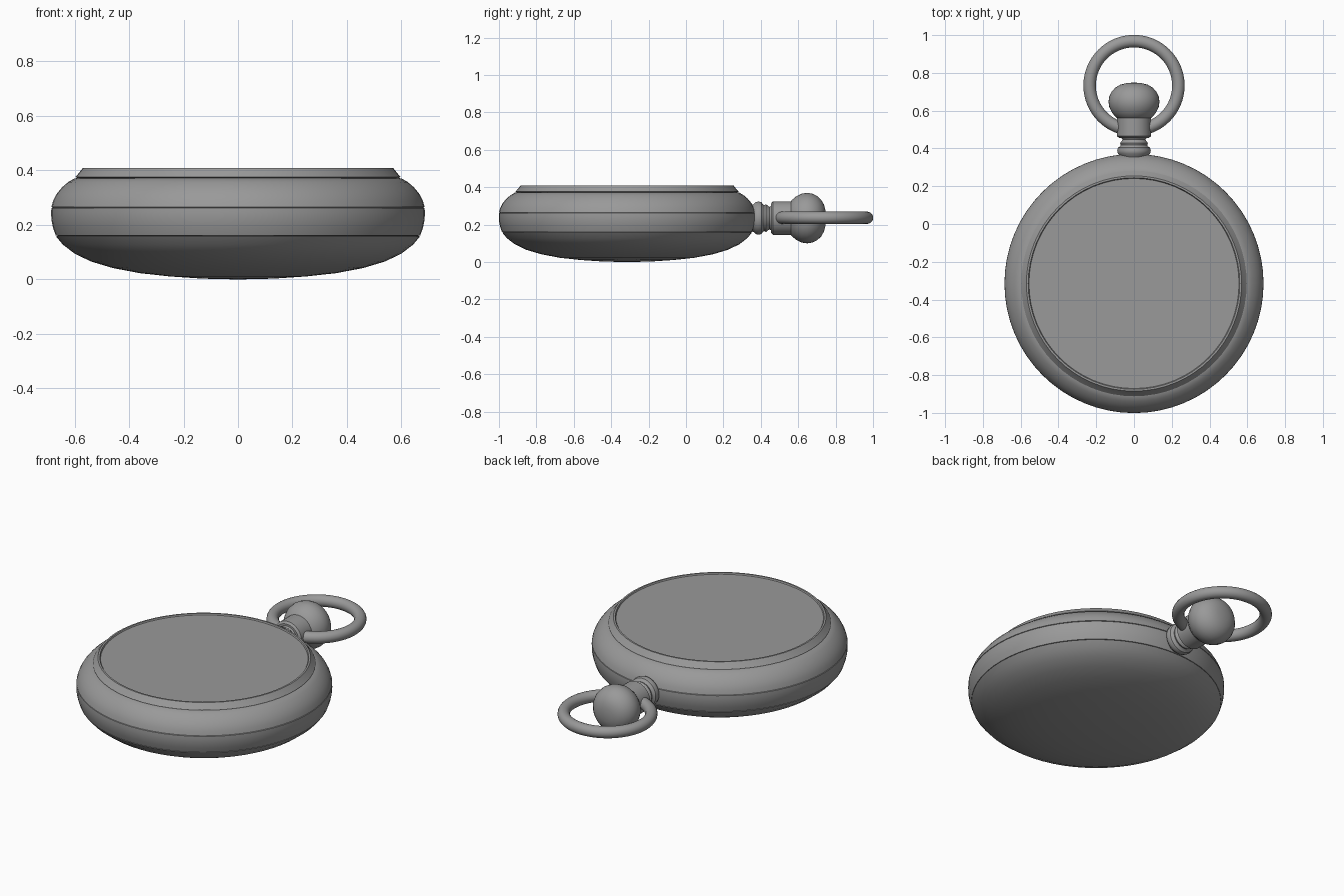
import bpy, math

if "Cube" in bpy.data.objects:
    bpy.data.objects.remove(bpy.data.objects["Cube"])

CASE_Y = -0.315   # centre of the round case
AXIS_Z = 0.235    # height of the crown axis

# Dark grey metal for every part
metal = bpy.data.materials.new("dark_metal")
metal.diffuse_color = (0.32, 0.32, 0.32, 1)
metal.use_nodes = True
metal.node_tree.nodes["Principled BSDF"].inputs["Base Color"].default_value = metal.diffuse_color


def finish(obj, angle=30):
    """Give the part its material and smooth shading with sharp edges."""
    obj.data.materials.append(metal)
    bpy.ops.object.select_all(action='DESELECT')
    bpy.context.view_layer.objects.active = obj
    obj.select_set(True)
    bpy.ops.object.shade_smooth_by_angle(angle=math.radians(angle))


def lathe(name, profile, location, rotation=(0, 0, 0), steps=64, angle=30):
    """Spin a profile of (radius, height) points around local z."""
    verts, faces, rings = [], [], []
    for r, z in profile:
        if r == 0:
            rings.append([len(verts)] * steps)
            verts.append((0, 0, z))
        else:
            rings.append(list(range(len(verts), len(verts) + steps)))
            for i in range(steps):
                a = 2 * math.pi * i / steps
                verts.append((r * math.cos(a), r * math.sin(a), z))
    for low, high in zip(rings, rings[1:]):
        for i in range(steps):
            j = (i + 1) % steps
            faces.append(tuple(dict.fromkeys((low[i], low[j], high[j], high[i]))))
    mesh = bpy.data.meshes.new(name)
    mesh.from_pydata(verts, [], faces)
    obj = bpy.data.objects.new(name, mesh)
    bpy.context.collection.objects.link(obj)
    obj.location, obj.rotation_euler = location, rotation
    finish(obj, angle)
    return obj


case = (0, CASE_Y, 0)

# Domed back cover
lathe("back_cover", [(0, 0), (0.13, 0.003), (0.25, 0.011), (0.36, 0.023), (0.46, 0.042),
                     (0.54, 0.066), (0.60, 0.095), (0.643, 0.128), (0.668, 0.158),
                     (0.660, 0.160)], case)

# Lower half of the rounded middle band
lathe("case_band", [(0.660, 0.160), (0.669, 0.161), (0.679, 0.19), (0.685, 0.22),
                    (0.686, 0.245), (0.685, 0.262), (0.679, 0.264)], case)

# Upper shoulder of the case
lathe("case_shoulder", [(0.679, 0.264), (0.685, 0.266), (0.678, 0.29), (0.665, 0.315),
                        (0.646, 0.338), (0.624, 0.357), (0.600, 0.371), (0.588, 0.372)], case)

# Bezel with a sloping edge
lathe("bezel", [(0.588, 0.372), (0.597, 0.376), (0.583, 0.392), (0.570, 0.409),
                (0.560, 0.409), (0.555, 0.399)], case)

# Flat crystal
lathe("crystal", [(0.556, 0.402), (0, 0.402)], case)

# Stem collar, waist and sleeve along +y
along_y = (-math.pi / 2, 0, 0)
axis = (0, 0, AXIS_Z)
lathe("stem_neck", [(0.06, 0.33), (0.075, 0.362), (0.085, 0.372), (0.089, 0.388),
                    (0.085, 0.404), (0.072, 0.412), (0.070, 0.418), (0.074, 0.428),
                    (0.066, 0.438), (0.060, 0.447), (0.068, 0.457), (0, 0.457)],
      axis, along_y, 40, 40)
lathe("stem_sleeve", [(0, 0.455), (0.078, 0.455), (0.090, 0.465), (0.090, 0.562), (0, 0.562)],
      axis, along_y, 40)

# Winding crown
lathe("crown", [(0, 0.550), (0.070, 0.550), (0.096, 0.565), (0.117, 0.590), (0.131, 0.620),
                (0.135, 0.648), (0.131, 0.674), (0.119, 0.700), (0.099, 0.722),
                (0.072, 0.738), (0.040, 0.746), (0, 0.749)], axis, along_y, 40)

# Bow ring for the chain
bpy.ops.mesh.primitive_torus_add(location=(0, 0.733, 0.237), major_radius=0.235,
                                 minor_radius=0.033, major_segments=64, minor_segments=20)
bow = bpy.context.object
bow.name = "bow_ring"
finish(bow, 60)
